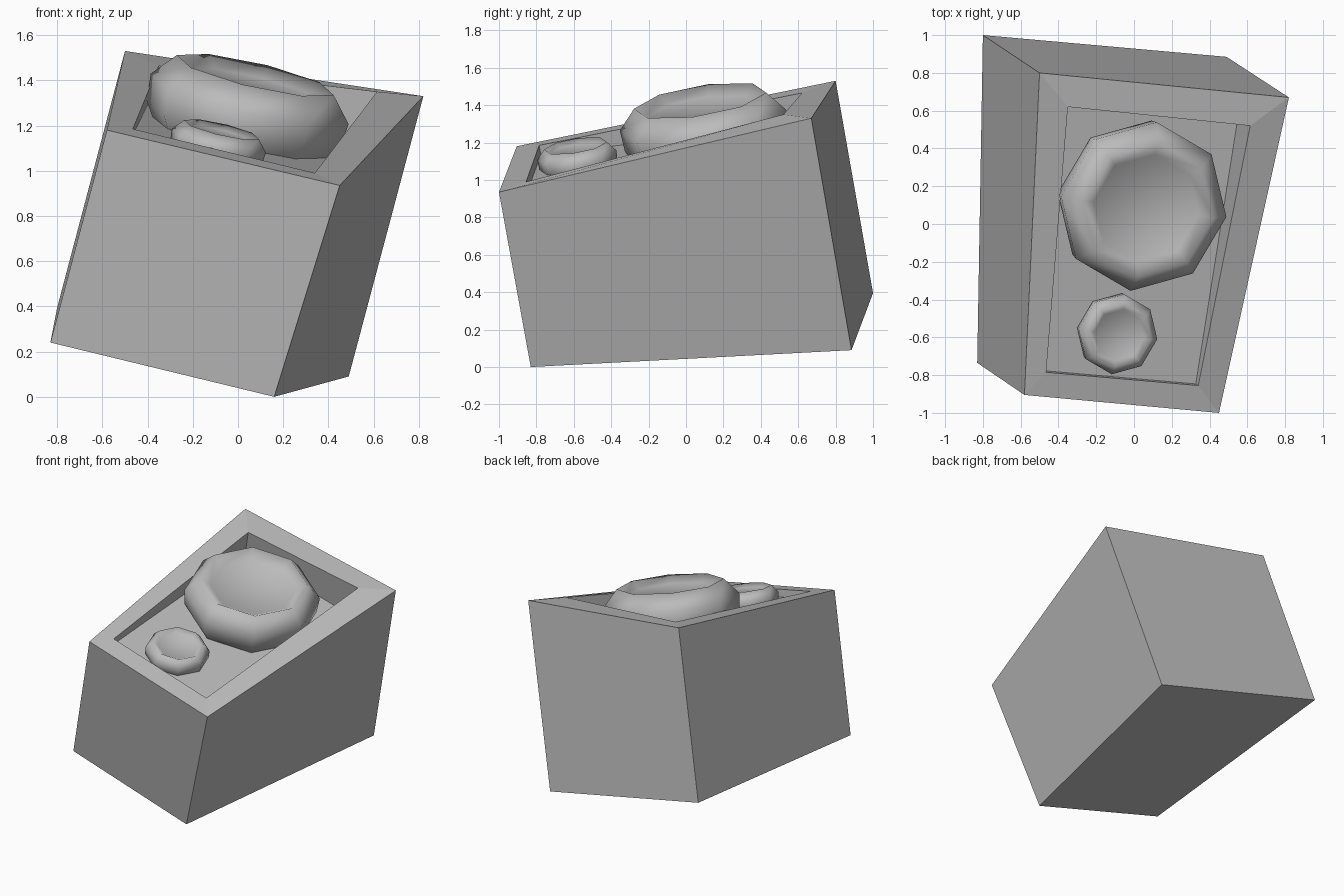
import bpy
import math
from mathutils import Vector, Matrix

cube = bpy.data.objects.get("Cube")
if cube:
    bpy.data.objects.remove(cube, do_unlink=True)

grey = bpy.data.materials.new("plain grey")
grey.use_nodes = True
colour = (0.5, 0.5, 0.5, 1)
grey.diffuse_color = colour
grey.node_tree.nodes["Principled BSDF"].inputs["Base Color"].default_value = colour


def make(name, verts, faces):
    mesh = bpy.data.meshes.new(name)
    mesh.from_pydata(verts, [], faces)
    mesh.materials.append(grey)
    obj = bpy.data.objects.new(name, mesh)
    bpy.context.collection.objects.link(obj)
    return obj


def loft(rings):
    """Join equal closed rings with quads and cap both ends."""
    n = len(rings[0])
    verts = [v for ring in rings for v in ring]
    faces = [(k * n + i, k * n + (i + 1) % n, (k + 1) * n + (i + 1) % n, (k + 1) * n + i)
             for k in range(len(rings) - 1) for i in range(n)]
    last = (len(rings) - 1) * n
    faces += [tuple(reversed(range(n))), tuple(range(last, last + n))]
    return verts, faces


# Leaning cabinet: corners run front left, front right, back right, back left
base = [(-0.83, -0.735, 0.24), (0.16, -0.83, 0), (0.49, 0.885, 0.09), (-0.80, 1.0, 0.395)]
top = [(-0.58, -0.905, 1.18), (0.45, -1.0, 0.935), (0.82, 0.67, 1.33), (-0.50, 0.80, 1.53)]
rim = [(-0.465, -0.785, 1.185), (0.34, -0.855, 0.99), (0.615, 0.52, 1.35), (-0.35, 0.62, 1.465)]
# Recessed panel sinks along the lean, deeper towards the back
lean = Vector((-0.26, 0.17, -1))
panel = [Vector(p) + lean * d for p, d in zip(rim, (0.05, 0.05, 0.25, 0.16))]
make("cabinet", *loft([base, top, rim, panel]))

# Eight-sided cones with a shallow dish, standing square to the panel
profile = [(-0.25, 0.33), (-0.07, 0.445), (0.05, 0.455), (0.16, 0.36), (0.11, 0.29)]
axis = Vector((0.226, -0.152, 0.962)).normalized()
tilt = Vector((0, 0, 1)).rotation_difference(axis).to_matrix()


def cone(name, centre, size):
    rings = []
    for h, r in profile:
        ring = []
        for i in range(8):
            a = math.radians(45 * i - 8)
            ring.append(Vector(centre) + tilt @ Vector((r * math.cos(a), r * math.sin(a), h)) * size)
        rings.append(ring)
    obj = make(name, *loft(rings))
    for poly in obj.data.polygons:
        poly.use_smooth = True
    return obj


cone("large_cone", (0.04, 0.1, 1.27), 1)
cone("small_cone", (-0.09, -0.58, 1.11), 0.475)
